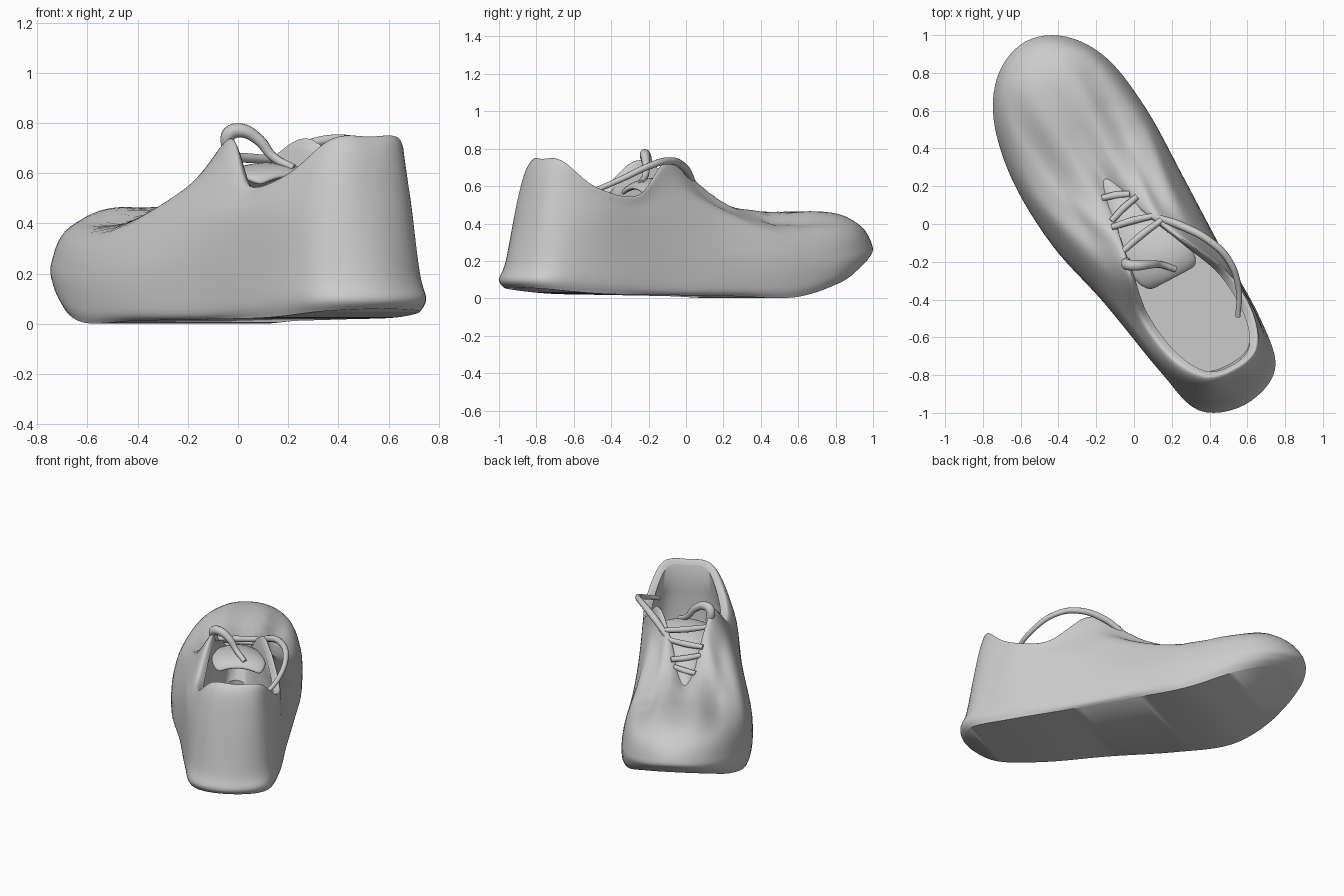
import bpy, bmesh, math
from mathutils import Vector

if "Cube" in bpy.data.objects:
    bpy.data.objects.remove(bpy.data.objects["Cube"])

N = 96      # samples around each ring
STEPS = 7   # rings between two levels

def spline(p, q, r, s, t):
    """Catmull-Rom point between q and r."""
    return 0.5 * (2*q + (r-p)*t + (2*p-5*q+4*r-s)*t*t + (3*q-p-3*r+s)*t**3)

def centre(u):
    """Sideways bend of the shoe's centre line."""
    pts = [(-1.2, .065), (-.9, .07), (-.7, .05), (-.4, .02), (0, -.035), (.3, -.06), (1.2, -.05)]
    for (a, va), (b, vb) in zip(pts, pts[1:]):
        if u <= b:
            return va + (vb-va) * (u-a) / (b-a)
    return pts[-1][1]

def world(u, v, z):
    """Shoe frame (u heel to toe, v to the right) to world."""
    return Vector((-.47*u + .883*v, .883*u + .47*v, z))

def ring(half, shift=0.0):
    """Closed smooth ring from half-outline points (u, half width, z)."""
    right = [Vector((u, centre(u)+shift+h, z)) for u, h, z in half]
    left = [Vector((u, centre(u)+shift-h, z)) for u, h, z in half[1:-1]]
    c = right + left[::-1]
    n = len(c)
    out = []
    for i in range(N):
        f = i * n / N
        k = int(f)
        out.append(spline(c[k-1], c[k], c[(k+1) % n], c[(k+2) % n], f-k))
    return out

def finish(name, bm, angle=50):
    bmesh.ops.recalc_face_normals(bm, faces=bm.faces)
    me = bpy.data.meshes.new(name)
    bm.to_mesh(me)
    bm.free()
    ob = bpy.data.objects.new(name, me)
    bpy.context.collection.objects.link(ob)
    bpy.ops.object.select_all(action='DESELECT')
    ob.select_set(True)
    bpy.context.view_layer.objects.active = ob
    bpy.ops.object.shade_smooth_by_angle(angle=math.radians(angle))
    return ob

def tube(name, pts, radii):
    """Round lace through world points."""
    cu = bpy.data.curves.new(name, 'CURVE')
    cu.dimensions = '3D'
    cu.bevel_depth = 1.0
    cu.bevel_resolution = 3
    cu.use_fill_caps = True
    sp = cu.splines.new('BEZIER')
    sp.bezier_points.add(len(pts)-1)
    for b, p, r in zip(sp.bezier_points, pts, radii):
        b.co = p
        b.radius = r
        b.handle_left_type = b.handle_right_type = 'AUTO'
    ob = bpy.data.objects.new(name, cu)
    bpy.context.collection.objects.link(ob)

# Half outlines at each level, heel to toe
sole_edge = [(-1.09, 0, .06), (-1.0, .22, .05), (-.7, .29, .025), (-.3, .32, .018), (.1, .365, .012),
             (.48, .385, .005), (.78, .325, .08), (.965, .19, .155), (1.035, 0, .185)]
sole_lip = [(-1.12, 0, .10), (-1.03, .23, .10), (-.75, .30, .09), (-.3, .34, .06), (.1, .39, .055),
            (.5, .40, .065), (.82, .34, .145), (1.02, .2, .205), (1.095, 0, .235)]
wall = [(-1.085, 0, .20), (-1.0, .215, .20), (-.75, .295, .22), (-.3, .335, .24), (.1, .38, .22),
        (.5, .395, .20), (.84, .335, .235), (1.045, .195, .27), (1.12, 0, .29)]
upper = [(-1.02, 0, .50), (-.965, .185, .48), (-.75, .285, .42), (-.38, .31, .41), (.05, .32, .40),
         (.45, .345, .34), (.79, .285, .37), (.97, .17, .395), (1.04, 0, .395)]
shoulder = [(-.975, 0, .68), (-.925, .17, .66), (-.72, .27, .53), (-.46, .285, .49), (-.17, .24, .59),
            (.12, .205, .49), (.43, .21, .415), (.74, .13, .46), (.83, 0, .462)]
rim = [(-.93, 0, .745), (-.89, .155, .735), (-.72, .245, .595), (-.46, .258, .55), (-.23, .185, .73),
       (-.06, .13, .665), (.09, .085, .54), (.2, .05, .475), (.27, 0, .44)]
lining = [(u*.96 - .01, h*.84, z-.03) for u, h, z in rim]
# The inside ends shortly below the tongue
below = [(u if u < -.3 else -.3 + (u+.3)*.45, h, z) for u, h, z in rim]
lower_lining = [(u*.98, h*1.05, .36) for u, h, z in below]
insole = [(u*.96, h*.92, .24) for u, h, z in below]

# Shoe body: sole, upper, collar and lining in one shell
levels = [ring(sole_edge), ring(sole_lip), ring(wall), ring(upper, .005), ring(shoulder, .015),
          ring(rim, .032), ring(lining, .032)]
rings = []
for k in range(len(levels)-1):
    a, b, c, d = (levels[max(0, min(len(levels)-1, k+j))] for j in (-1, 0, 1, 2))
    for s in range(STEPS):
        rings.append([spline(a[i], b[i], c[i], d[i], s/STEPS) for i in range(N)])
inside = [levels[-1], ring(lower_lining, .025), ring(insole, .025)]
rings += [inside[0], [p.lerp(q, .5) for p, q in zip(inside[0], inside[1])]] + inside[1:]

bm = bmesh.new()
rows = []
for j, r in enumerate(rings):
    row = []
    for p in r:
        u, v, z = p
        # flex creases across the vamp
        if STEPS*3 <= j <= STEPS*5:
            fade = math.exp(-((u-.48)/.17)**2) * max(0, min(1, (z-.34)/.08))
            z += fade * (.006*math.sin(38*u + 5*abs(v)) - .014)
        row.append(bm.verts.new(world(u, v, max(z, 0))))
    rows.append(row)
for lo, hi in zip(rows, rows[1:]):
    for i in range(N):
        j = (i+1) % N
        bm.faces.new((lo[i], lo[j], hi[j], hi[i]))
for cap in (rows[0], rows[-1]):
    for i in range(N//2):
        quad = [cap[i], cap[i+1], cap[(N-i-1) % N], cap[(N-i) % N]]
        bm.faces.new(list(dict.fromkeys(quad)))
finish("shoe_body", bm)

# Tongue: arched padded strip under the laces
bm = bmesh.new()
spine = [(.30, .05, .435), (.2, .08, .48), (.08, .11, .55), (-.06, .145, .625), (-.2, .175, .65),
         (-.3, .18, .635), (-.36, .14, .60)]
grid = []
for u, h, z in spine:
    grid.append([bm.verts.new(world(u, centre(u)+.035+h*s/4, z - .04*(s/4)**2)) for s in range(-4, 5)])
for a, b in zip(grid, grid[1:]):
    for i in range(8):
        bm.faces.new((a[i], a[i+1], b[i+1], b[i]))
tongue = finish("tongue", bm, 60)
solid = tongue.modifiers.new("padding", 'SOLIDIFY')
solid.thickness = .03
sub = tongue.modifiers.new("smooth", 'SUBSURF')
sub.levels = sub.render_levels = 2

# Laces pulled across the throat
for k, (u, h, z) in enumerate([(.18, .07, .49), (.10, .09, .54), (.02, .11, .60), (-.07, .13, .66)]):
    c = centre(u) + .035
    s = 1 if k % 2 else -1
    tube("lace_row_%d" % k,
         [world(u+.02, c+s*h, z-.005), world(u, c, z), world(u-.03, c-s*h, z+.01)],
         [.016, .02, .016])

# Loose lace bows
tube("left_lace_loop", [(-.04, -.2, .69), (-.035, -.215, .755), (.01, -.22, .77), (.08, -.215, .735),
                        (.14, -.215, .665), (.22, -.24, .62)], [.025, .03, .028, .023, .018, .016])
tube("right_lace_loop", [(.10, .04, .61), (.25, -.01, .70), (.40, -.09, .735), (.50, -.19, .71),
                         (.555, -.35, .635), (.55, -.49, .575)], [.018, .022, .02, .018, .016, .014])
